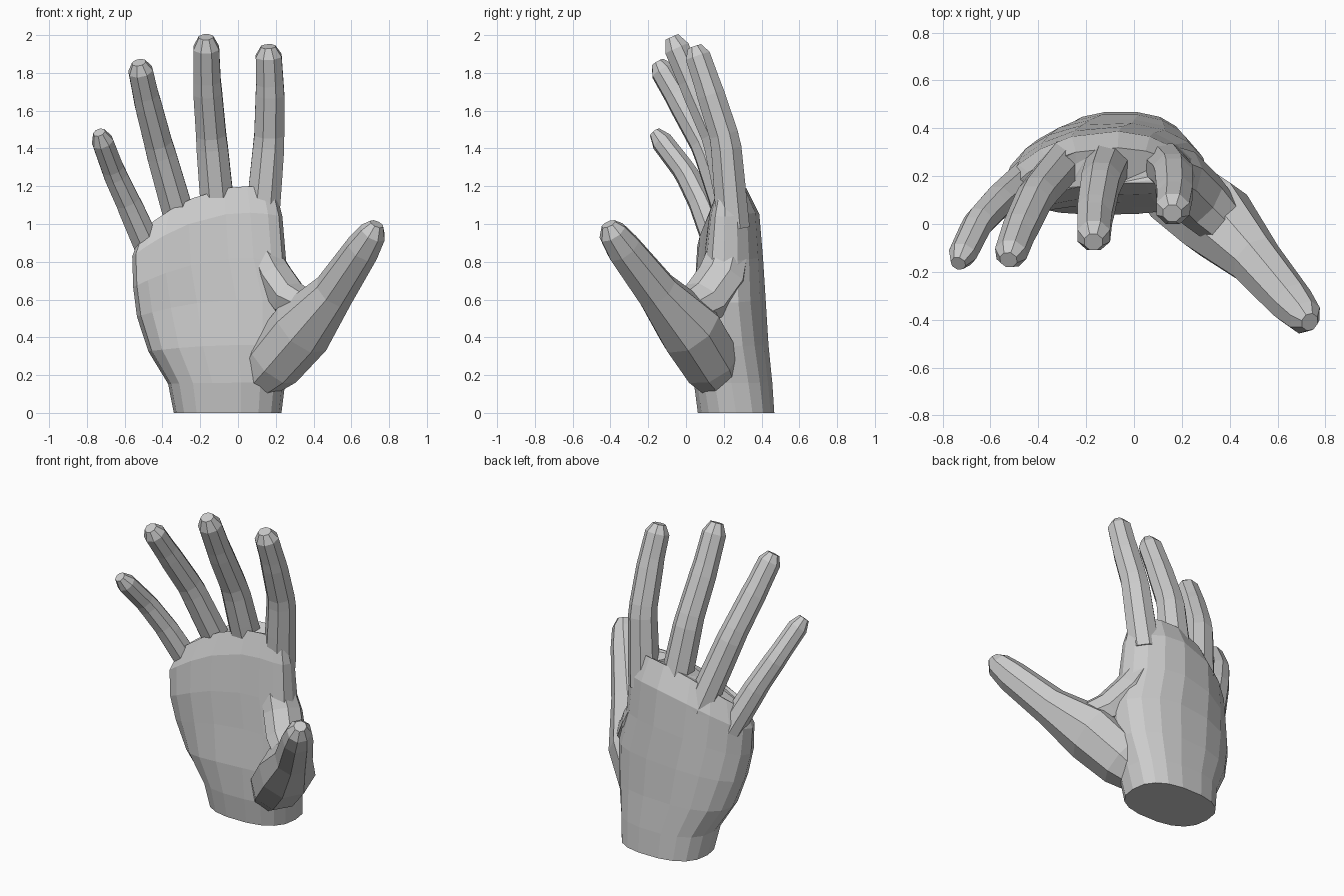
import bpy, bmesh
from math import cos, sin, pi, copysign
from mathutils import Vector

if "Cube" in bpy.data.objects:
    bpy.data.objects.remove(bpy.data.objects["Cube"])


def loft(name, rings):
    # Skin closed rings into a capped solid
    bm = bmesh.new()
    vs = [[bm.verts.new(p) for p in r] for r in rings]
    n = len(vs[0])
    for a, b in zip(vs, vs[1:]):
        for i in range(n):
            j = (i + 1) % n
            bm.faces.new((a[i], a[j], b[j], b[i]))
    bm.faces.new(vs[0][::-1])
    bm.faces.new(vs[-1])
    bmesh.ops.recalc_face_normals(bm, faces=bm.faces)
    me = bpy.data.meshes.new(name)
    bm.to_mesh(me)
    bm.free()
    ob = bpy.data.objects.new(name, me)
    bpy.context.collection.objects.link(ob)
    return ob


def tube(name, pts, radii, ref, depth, n=8):
    # Octagonal tube along a path, wide axis follows ref
    rings = []
    for k, (p, r) in enumerate(zip(pts, radii)):
        t = (pts[min(k + 1, len(pts) - 1)] - pts[max(k - 1, 0)]).normalized()
        u = (ref - t * ref.dot(t)).normalized()
        v = t.cross(u)
        angles = [2 * pi * (i + 0.5) / n for i in range(n)]
        rings.append([p + (u * cos(a) + v * sin(a) * depth) * r * 1.06 for a in angles])
    return loft(name, rings)


def finger(name, joints, r, lean):
    # Root, two joints and tip; tapers evenly and closes in a rounded tip
    root, j1, j2, tip = map(Vector, joints)
    pts = [root, root.lerp(j1, 0.5), j1.lerp(root, 0.08), j1.lerp(j2, 0.12),
           j2.lerp(j1, 0.12), j2.lerp(tip, 0.12), j2.lerp(tip, 0.77), tip]
    radii = [r * (1 - 0.04 * k) for k in range(7)] + [r * 0.42]
    return tube(name, pts, radii, Vector((1, 0, lean)), 0.97)


def limb(name, rows, ref, depth):
    return tube(name, [Vector(p[:3]) for p in rows], [p[3] for p in rows], Vector(ref), depth)


def power(v, e=0.8):
    return copysign(abs(v) ** e, v)


# Palm and wrist: height, left, right, front, back; arched across and domed at the knuckles
sections = [
    (0.00, -0.34, 0.23, 0.06, 0.47),
    (0.16, -0.37, 0.25, 0.04, 0.46),
    (0.36, -0.475, 0.29, 0.04, 0.44),
    (0.60, -0.535, 0.31, 0.07, 0.425),
    (0.82, -0.555, 0.255, 0.09, 0.41),
    (1.06, -0.56, 0.235, 0.12, 0.39),
    (1.20, -0.51, 0.20, 0.17, 0.32),
]
rings = []
for h, xl, xr, yf, yb in sections:
    ring = []
    for i in range(18):
        a = 2 * pi * i / 18
        x = (xl + xr) / 2 + (xr - xl) / 2 * power(cos(a))
        arch = 0.14 * min(1, h / 0.9) * ((x + 0.06) / 0.5) ** 2
        y = (yf + yb) / 2 + (yb - yf) / 2 * power(sin(a)) - arch
        z = h - 0.75 * (x - 0.05) ** 2 * (h / 1.2) ** 1.5
        ring.append((x, y, z))
    rings.append(ring)
hand = loft("hand", rings)

# Fingers
index = finger("index_finger", [(0.125, 0.25, 0.98), (0.165, 0.21, 1.44),
               (0.17, 0.12, 1.72), (0.16, 0.045, 1.94)], 0.092, 0)
middle = finger("middle_finger", [(-0.1, 0.27, 1.0), (-0.14, 0.17, 1.44),
                (-0.163, 0.04, 1.73), (-0.17, -0.075, 1.99)], 0.092, 0)
ring_f = finger("ring_finger", [(-0.28, 0.27, 0.93), (-0.415, 0.11, 1.4),
                (-0.483, -0.035, 1.66), (-0.525, -0.15, 1.855)], 0.086, 0.25)
little = finger("little_finger", [(-0.45, 0.19, 0.82), (-0.575, 0.085, 1.1),
                (-0.655, 0, 1.27), (-0.735, -0.165, 1.485)], 0.075, 0.4)

# Thumb, and the skin between it and the index finger
thumb = limb("thumb", [
    (0.08, 0.2, 0.15, 0.1), (0.19, 0.13, 0.27, 0.15), (0.34, 0.02, 0.445, 0.16),
    (0.51, -0.155, 0.645, 0.106), (0.66, -0.33, 0.87, 0.088),
    (0.715, -0.39, 0.955, 0.07), (0.735, -0.41, 1.0, 0.036)], (1, 0.3, -0.5), 1.05)
web = limb("thumb_web", [
    (0.1, 0.24, 0.9, 0.08), (0.19, 0.19, 0.72, 0.1),
    (0.28, 0.1, 0.595, 0.1), (0.4, -0.02, 0.53, 0.08)], (1, 0, 0.8), 1.25)

# Weld everything into one skin
parts = [index, middle, ring_f, little, thumb, web]
for part in parts:
    mod = hand.modifiers.new("join_" + part.name, 'BOOLEAN')
    mod.operation = 'UNION'
    mod.solver = 'EXACT'
    mod.object = part
bpy.context.view_layer.objects.active = hand
for mod in list(hand.modifiers):
    bpy.ops.object.modifier_apply(modifier=mod.name)
for part in parts:
    bpy.data.objects.remove(part, do_unlink=True)
